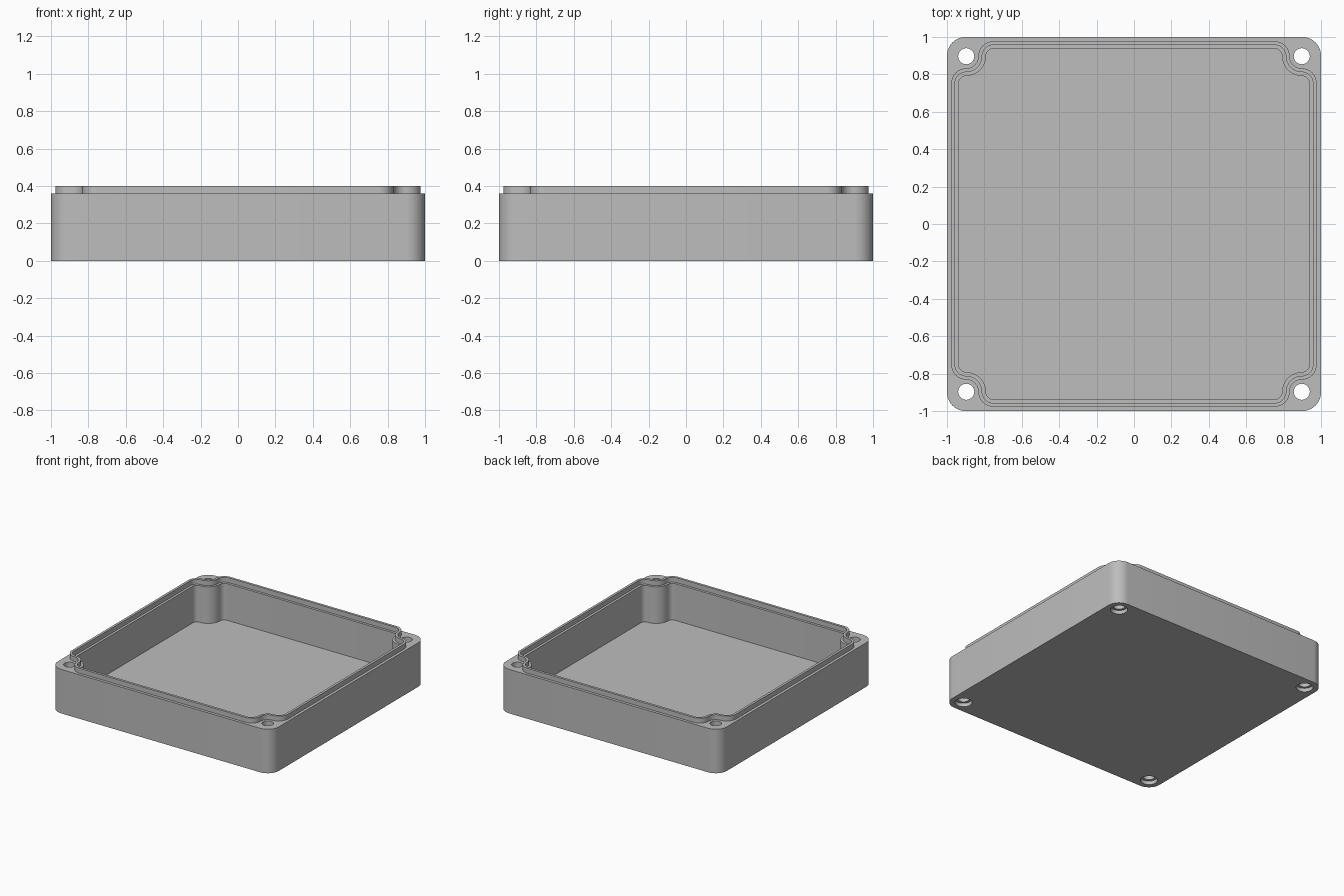
import bpy
import bmesh
from math import sin, cos, pi, radians
from mathutils import Matrix, Vector

cube = bpy.data.objects.get("Cube")
if cube:
    bpy.data.objects.remove(cube, do_unlink=True)

# Main sizes
HALF, CORNER = 1.0, 0.1
RIM, LIP_TOP, FLOOR = 0.36, 0.4, 0.06
SCREW = 0.897             # screw hole offset from the centre
REACH = 0.145             # fillet radius plus boss radius
HOLE_R, BORE_R, BORE_DEPTH = 0.043, 0.063, 0.03


def arc(cx, cy, r, start, end, steps=10):
    """Points on an arc, angles in degrees."""
    angles = [radians(start + (end - start) * i / steps) for i in range(steps + 1)]
    return [Vector((cx + r * cos(a), cy + r * sin(a), 0)) for a in angles]


def four_corners(quarter):
    """Repeat one corner's points around the box."""
    return [Matrix.Rotation(k * pi / 2, 3, "Z") @ p for k in range(4) for p in quarter]


def notched(fillet):
    """Square outline that steps inward around each screw boss."""
    inner = SCREW - REACH
    return four_corners(
        arc(SCREW, inner, fillet, 0, 90)
        + arc(SCREW, SCREW, REACH - fillet, 270, 180)[1:]
        + arc(inner, SCREW, fillet, 0, 90)[1:])


bm = bmesh.new()


def ring(points, z):
    verts = [bm.verts.new((p.x, p.y, z)) for p in points]
    for a, b in zip(verts, verts[1:] + verts[:1]):
        bm.edges.new((a, b))
    return verts


def bridge(lower, upper):
    n = len(lower)
    for i in range(n):
        j = (i + 1) % n
        bm.faces.new((lower[i], lower[j], upper[j], upper[i]))


def fill(*rings):
    """Flat face bounded by the first ring, with the others as holes."""
    edges = [bm.edges.get((a, b)) for r in rings for a, b in zip(r, r[1:] + r[:1])]
    bmesh.ops.triangle_fill(bm, edges=edges, use_beauty=True, normal=(0, 0, 1))


# Outer wall
outline = four_corners(arc(HALF - CORNER, HALF - CORNER, CORNER, 0, 90))
base, rim = ring(outline, 0), ring(outline, RIM)
bridge(base, rim)

# Raised lip, inner ledge and cavity wall, from outside to inside
steps = [(0.08, RIM), (0.08, LIP_TOP), (0.06, LIP_TOP),
         (0.06, RIM), (0.04, RIM), (0.04, FLOOR)]
rings = [ring(notched(f), z) for f, z in steps]
for a, b in zip(rings, rings[1:]):
    bridge(a, b)
fill(rings[-1])

# Counterbored screw holes
top_holes, bottom_holes = [], []
for sx in (-1, 1):
    for sy in (-1, 1):
        profile = [(BORE_R, 0), (BORE_R, BORE_DEPTH), (HOLE_R, BORE_DEPTH), (HOLE_R, RIM)]
        hole = [ring(arc(sx * SCREW, sy * SCREW, r, 0, 360, 32)[:-1], z) for r, z in profile]
        for a, b in zip(hole, hole[1:]):
            bridge(a, b)
        bottom_holes.append(hole[0])
        top_holes.append(hole[-1])

# Flat rim and underside
fill(rim, rings[0], *top_holes)
fill(base, *bottom_holes)
bmesh.ops.recalc_face_normals(bm, faces=bm.faces[:])

mesh = bpy.data.meshes.new("enclosure_base")
bm.to_mesh(mesh)
bm.free()
box = bpy.data.objects.new("enclosure_base", mesh)
bpy.context.collection.objects.link(box)

# Plain grey plastic
grey = bpy.data.materials.new("light_grey")
grey.use_nodes = True
colour = (0.51, 0.51, 0.51, 1)
grey.diffuse_color = colour
grey.node_tree.nodes["Principled BSDF"].inputs["Base Color"].default_value = colour
mesh.materials.append(grey)

bpy.ops.object.select_all(action="DESELECT")
box.select_set(True)
bpy.context.view_layer.objects.active = box
bpy.ops.object.shade_smooth_by_angle(angle=radians(30))
